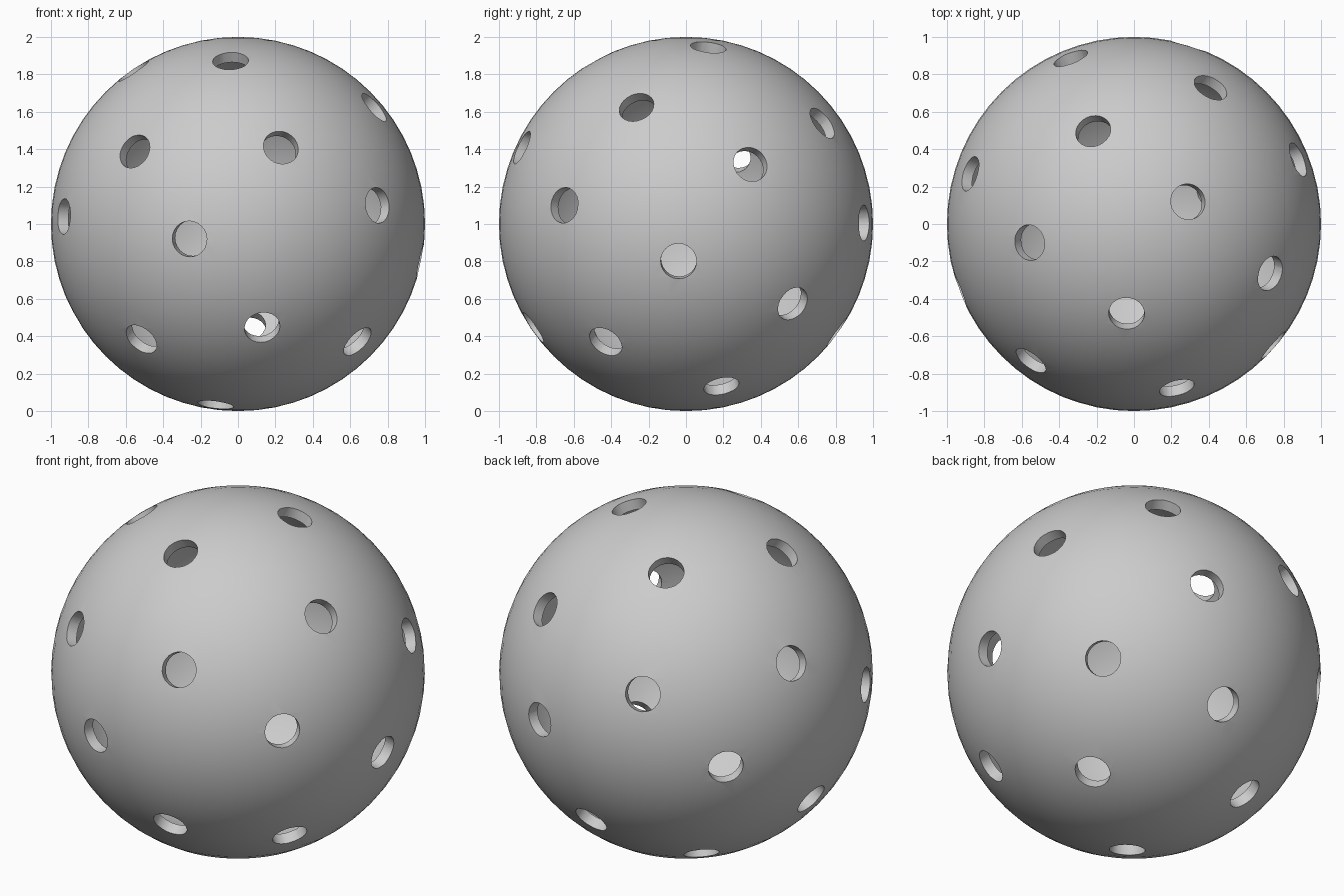
import bpy, bmesh, math
from mathutils import Vector, Matrix

if "Cube" in bpy.data.objects:
    bpy.data.objects.remove(bpy.data.objects["Cube"])

THICK, HOLE_R = 0.06, 0.096

# Directions of the 26 holes, measured from the ball centre
HOLES = [
    (.29, .12, .95), (-.04, -.48, .875), (-.22, .50, .84), (-.56, -.10, .82),
    (.73, -.265, .625), (.41, .73, .54), (.23, -.88, .41), (-.555, -.735, .39),
    (-.88, .27, .39), (.88, .345, .32), (-.34, .89, .30), (.745, -.65, .10),
    (-.935, -.35, .04), (.29, .955, .005), (-.26, -.96, -.08), (-.73, .67, -.11),
    (.98, -.04, -.20), (.70, .575, -.43), (-.865, .06, -.50), (.13, -.82, -.555),
    (.055, .81, -.58), (-.52, -.59, -.62), (.64, -.43, -.63), (-.41, .44, -.80),
    (.45, .19, -.87), (-.12, -.20, -.97)]


def make_object(name, bm):
    mesh = bpy.data.meshes.new(name)
    bm.to_mesh(mesh)
    bm.free()
    ob = bpy.data.objects.new(name, mesh)
    bpy.context.collection.objects.link(ob)
    return ob


# Hollow shell: outer sphere plus inward-facing inner sphere
bm = bmesh.new()
centre = Matrix.Translation((0, 0, 1))
bmesh.ops.create_uvsphere(bm, u_segments=64, v_segments=32, radius=1 - THICK, matrix=centre)
bmesh.ops.reverse_faces(bm, faces=bm.faces[:])
bmesh.ops.create_uvsphere(bm, u_segments=64, v_segments=32, radius=1, matrix=centre)
ball = make_object("perforated_ball", bm)

# Radial cylinders that drill the holes
bm = bmesh.new()
for h in HOLES:
    d = Vector(h).normalized()
    mat = Matrix.Translation(Vector((0, 0, 1)) + d * 0.97) @ d.to_track_quat('Z', 'Y').to_matrix().to_4x4()
    bmesh.ops.create_cone(bm, cap_ends=True, segments=24, radius1=HOLE_R,
                          radius2=HOLE_R, depth=0.3, matrix=mat)
cutter = make_object("hole_cutter", bm)
cutter.hide_render = True

# Drill, bake and shade smooth with sharp rims
mod = ball.modifiers.new("holes", 'BOOLEAN')
mod.operation, mod.solver, mod.object = 'DIFFERENCE', 'EXACT', cutter
bpy.context.view_layer.objects.active = ball
ball.select_set(True)
bpy.ops.object.modifier_apply(modifier=mod.name)
bpy.data.objects.remove(cutter)
bpy.ops.object.shade_smooth_by_angle(angle=math.radians(40))
